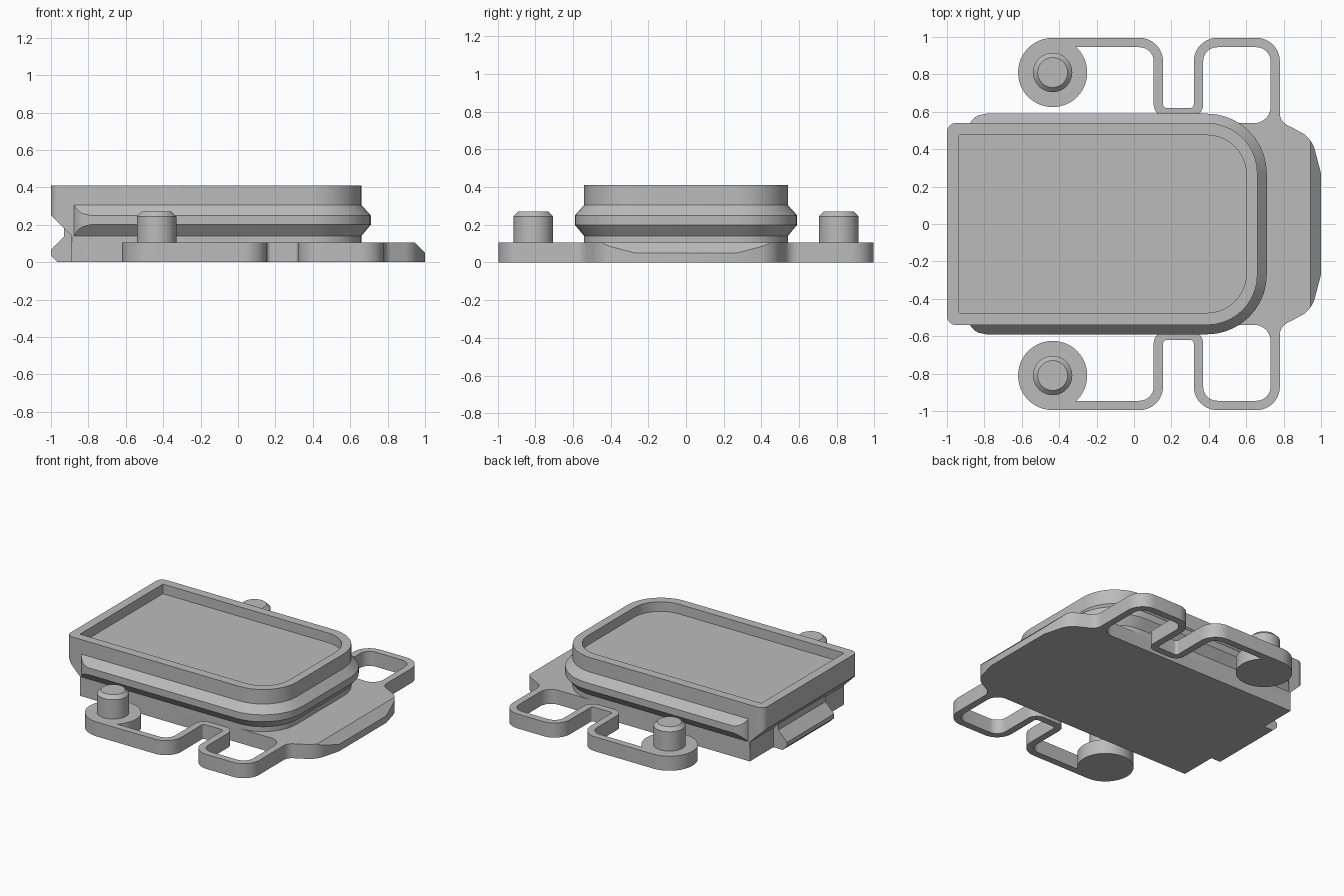
import bpy, bmesh, math
from mathutils import Vector

if "Cube" in bpy.data.objects:
    bpy.data.objects.remove(bpy.data.objects["Cube"])

GREY = 0.5
mat = bpy.data.materials.new("plain grey")
mat.use_nodes = True
mat.diffuse_color = (GREY, GREY, GREY, 1)
mat.node_tree.nodes["Principled BSDF"].inputs["Base Color"].default_value = (GREY, GREY, GREY, 1)


def fillet(points, closed=True, segs=10):
    """Round each (x, y, radius) corner; zero radius stays sharp."""
    out = []
    for i, (x, y, r) in enumerate(points):
        p = Vector((x, y))
        if r == 0 or (not closed and i in (0, len(points) - 1)):
            out.append(p)
            continue
        a = (Vector(points[i - 1][:2]) - p).normalized()
        b = (Vector(points[(i + 1) % len(points)][:2]) - p).normalized()
        half = a.angle(b) / 2
        center = p + (a + b).normalized() * r / math.sin(half)
        start = p + a * r / math.tan(half) - center
        end = p + b * r / math.tan(half) - center
        sweep = start.angle_signed(end)
        for k in range(segs + 1):
            t = -sweep * k / segs
            c, s = math.cos(t), math.sin(t)
            out.append(center + Vector((start.x * c - start.y * s, start.x * s + start.y * c)))
    return out


def loft(name, rings, cut=None):
    """Join (outline, z) rings, cap both ends, optionally slice with a plane."""
    bm = bmesh.new()
    loops = [[bm.verts.new((p[0], p[1], z)) for p in ring] for ring, z in rings]
    n = len(loops[0])
    for lo, hi in zip(loops, loops[1:]):
        for i in range(n):
            j = (i + 1) % n
            bm.faces.new((lo[i], lo[j], hi[j], hi[i]))
    bm.faces.new(loops[0][::-1])
    bm.faces.new(loops[-1])
    bmesh.ops.remove_doubles(bm, verts=bm.verts, dist=1e-5)
    if cut:
        geom = bm.verts[:] + bm.edges[:] + bm.faces[:]
        bmesh.ops.bisect_plane(bm, geom=geom, plane_co=cut[0], plane_no=cut[1], clear_outer=True)
        bmesh.ops.holes_fill(bm, edges=[e for e in bm.edges if e.is_boundary])
    bmesh.ops.recalc_face_normals(bm, faces=bm.faces)
    mesh = bpy.data.meshes.new(name)
    bm.to_mesh(mesh)
    bm.free()
    mesh.materials.append(mat)
    ob = bpy.data.objects.new(name, mesh)
    bpy.context.collection.objects.link(ob)
    bpy.ops.object.select_all(action='DESELECT')
    ob.select_set(True)
    bpy.context.view_layer.objects.active = ob
    bpy.ops.object.shade_smooth_by_angle(angle=math.radians(30))
    return ob


def prism(name, outline, z0, z1, cut=None):
    return loft(name, [(outline, z0), (outline, z1)], cut)


def tray_outline(x0, x1, y, r_left, r_right):
    return fillet([(x0, -y, r_left), (x1, -y, r_right), (x1, y, r_right), (x0, y, r_left)])


def mirror_y(half):
    return half + [(x, -y, r) for x, y, r in reversed(half)]


def circle(x, y, r, n=48):
    return [(x + r * math.cos(math.tau * i / n), y + r * math.sin(math.tau * i / n)) for i in range(n)]


# Base plate with flared tongue and sloped lip
plate = fillet(mirror_y([(-.89, .54, 0), (.73, .54, .085), (.73, .65, 0), (.78, .65, 0),
                         (.78, .55, .07), (.95, .46, .15), (1, .27, 0)]))
prism("base_plate", plate, 0, .105, ((.945, 0, .105), (1, 0, 1)))

# Narrow lower body
prism("lower_body", tray_outline(-.89, .66, .54, .005, .27), .1, .16)

# Open tray with a recessed floor and undercut end
outer = tray_outline(-1, .66, .54, .05, .27)
inner = tray_outline(-.935, .6, .475, .005, .21)
loft("tray", [(outer, .14), (outer, .41), (inner, .41), (inner, .34)],
     ((-1, 0, .25), (-1, 0, -1)))


# Bevelled ridge around three sides, with rounded ends
def ridge_outline(d):
    steps = [d * k / 6 for k in range(7)]
    end = [(-.79 - math.sqrt(max(0, .01 - (.05 + s) ** 2)), .54 + s, 0) for s in steps]
    right = [(.66 + d, .54 + d, .27 + d)]
    return fillet(mirror_y(end + right))


rings = [(ridge_outline(.05 * k / 6), .14 + .06 * k / 6) for k in range(7)]
rings += [(ridge_outline(.05 * k / 6), .305 - .055 * k / 6) for k in range(6, -1, -1)]
loft("side_ridge", rings)

# Hooked catch at the end
hook = [(-.88, 0), (-.965, 0), (-1, .035), (-1, .065), (-.93, .135), (-.93, .185), (-.88, .185)]
catch = loft("end_catch", [(hook, -.27), (hook, .27)])
for v in catch.data.vertices:
    v.co = (v.co.x, v.co.z, v.co.y)
catch.data.flip_normals()

# Meandering spring arms with bosses and pins
for side, label in ((1, "back"), (-1, "front")):
    path = fillet([(-.435, .97, 0), (.13, .97, .1), (.13, .595, .045), (.345, .595, .045),
                   (.345, .97, .1), (.755, .97, .1), (.755, .58, 0)], closed=False)
    left, right = [], []
    for i, p in enumerate(path):
        t = (path[min(i + 1, len(path) - 1)] - path[max(i - 1, 0)]).normalized()
        n = Vector((-t.y, t.x)) * .025
        left.append((p.x + n.x, side * (p.y + n.y)))
        right.append((p.x - n.x, side * (p.y - n.y)))
    prism(label + "_spring_arm", left + right[::-1], 0, .105)
    y = side * .81
    prism(label + "_boss", circle(-.435, y, .185), 0, .105)
    loft(label + "_pin", [(circle(-.435, y, .105), .1), (circle(-.435, y, .105), .245),
                          (circle(-.435, y, .08), .27)])
